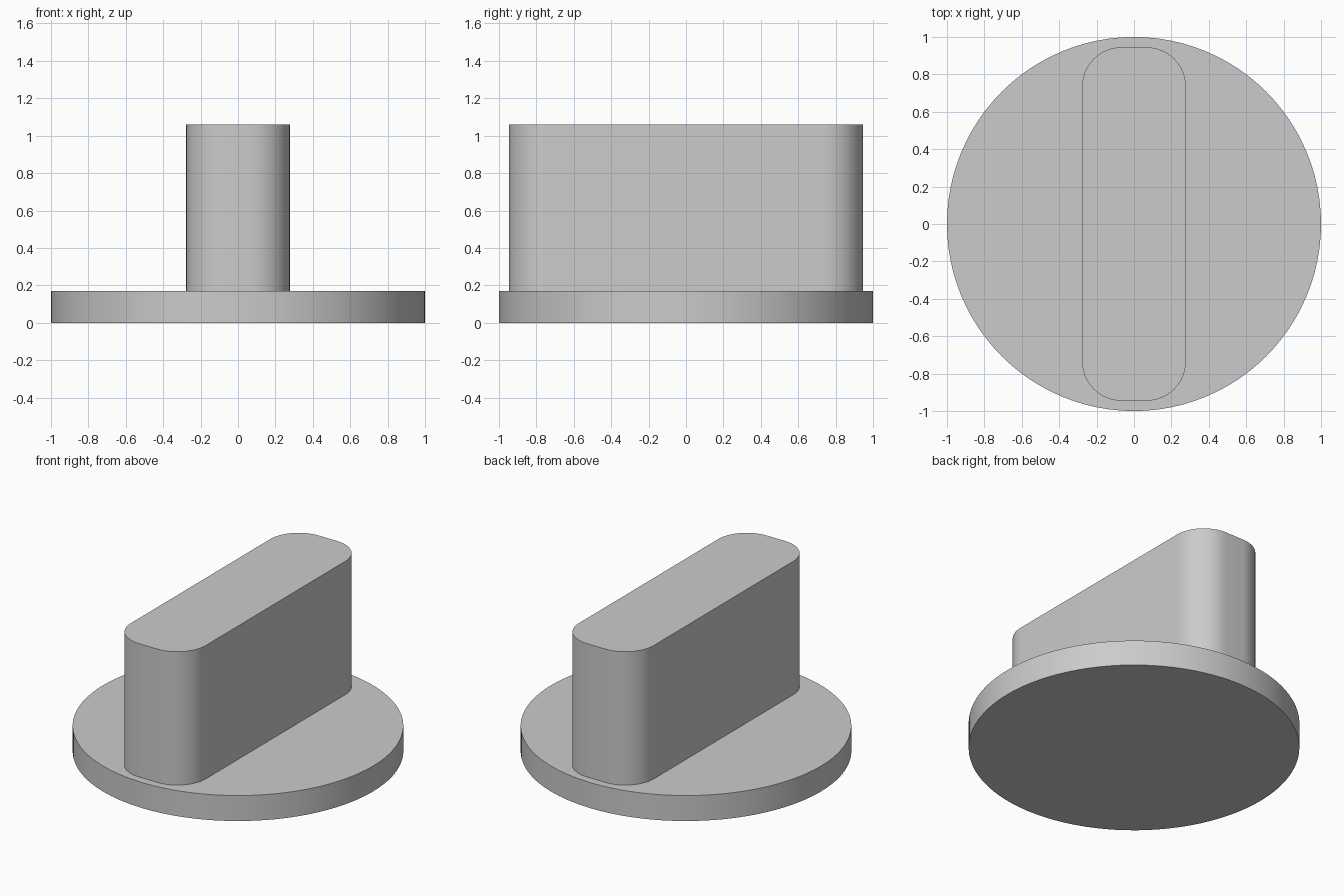
import bpy
import bmesh
from math import cos, sin, pi, radians

cube = bpy.data.objects.get("Cube")
if cube:
    bpy.data.objects.remove(cube, do_unlink=True)

GREY = (0.6, 0.6, 0.6, 1.0)
mat = bpy.data.materials.new("light grey")
mat.use_nodes = True
mat.diffuse_color = GREY
mat.node_tree.nodes["Principled BSDF"].inputs["Base Color"].default_value = GREY


def rounded_outline(half_x, half_y, radius, steps):
    """Counter-clockwise outline of a rectangle with round corners."""
    points = []
    for corner, (sx, sy) in enumerate([(1, 1), (-1, 1), (-1, -1), (1, -1)]):
        for i in range(steps + 1):
            a = (corner + i / steps) * pi / 2
            points.append((sx * (half_x - radius) + radius * cos(a),
                           sy * (half_y - radius) + radius * sin(a)))
    return points


def extrude_outline(name, outline, bottom, top):
    """Solid prism with smooth walls and sharp rims."""
    bm = bmesh.new()
    low = [bm.verts.new((x, y, bottom)) for x, y in outline]
    high = [bm.verts.new((x, y, top)) for x, y in outline]
    bm.faces.new(low[::-1])
    bm.faces.new(high)
    n = len(outline)
    for i in range(n):
        j = (i + 1) % n
        bm.faces.new((low[i], low[j], high[j], high[i]))
    mesh = bpy.data.meshes.new(name)
    bm.to_mesh(mesh)
    bm.free()
    mesh.materials.append(mat)
    obj = bpy.data.objects.new(name, mesh)
    bpy.context.collection.objects.link(obj)
    bpy.ops.object.select_all(action="DESELECT")
    obj.select_set(True)
    bpy.context.view_layer.objects.active = obj
    bpy.ops.object.shade_smooth_by_angle(angle=radians(30))
    return obj


# Round base plate
SIDES = 96
circle = [(cos(2 * pi * i / SIDES), sin(2 * pi * i / SIDES)) for i in range(SIDES)]
extrude_outline("base_disc", circle, 0, 0.17)

# Upright grip with rounded vertical corners, standing on the plate
extrude_outline("grip", rounded_outline(0.277, 0.945, 0.21, 16), 0.17, 1.06)
